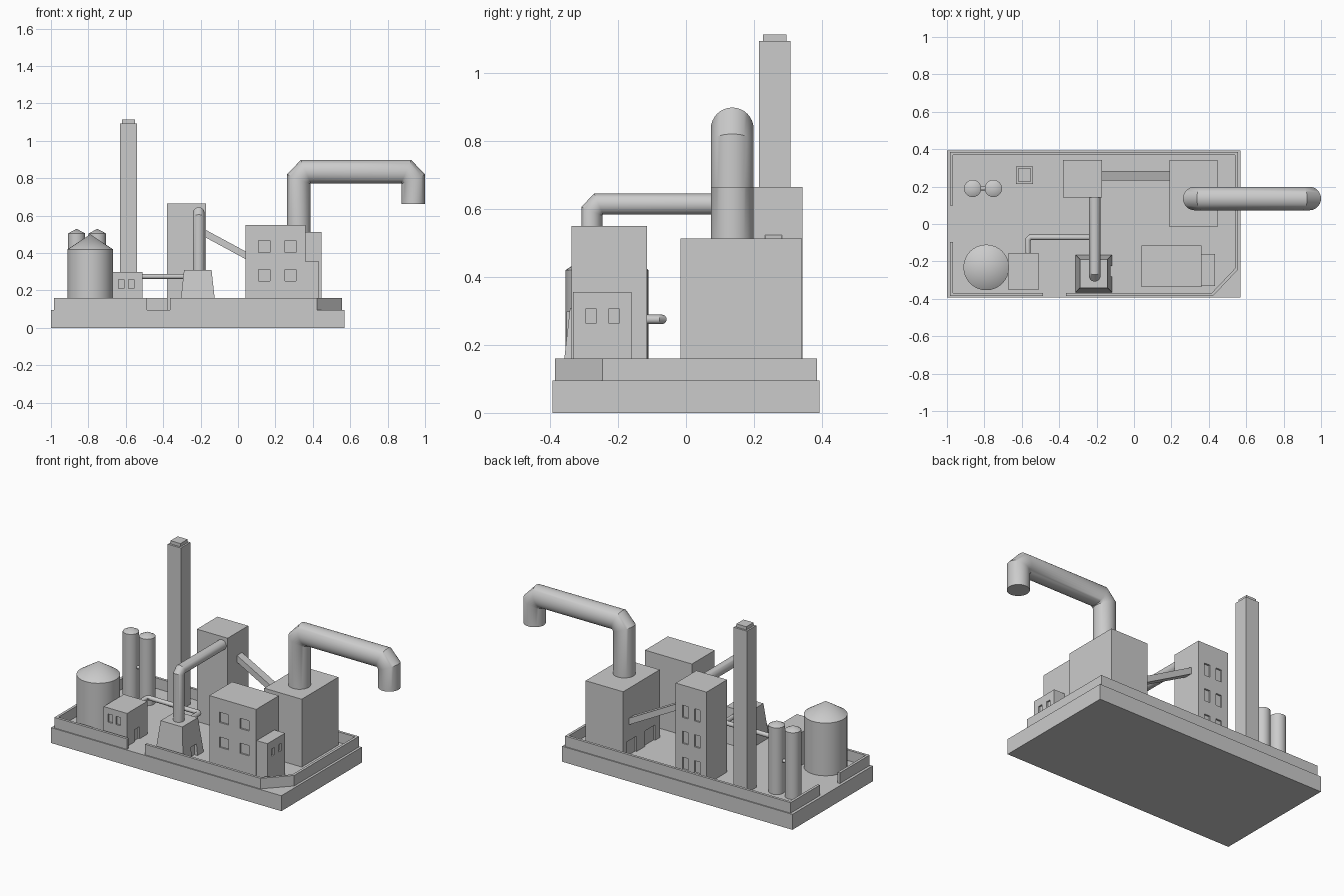
import bpy, bmesh, math
from mathutils import Vector

cube = bpy.data.objects.get("Cube")
if cube:
    bpy.data.objects.remove(cube, do_unlink=True)

grey = bpy.data.materials.new("light_grey")
grey.use_nodes = True
COLOUR = (0.6, 0.6, 0.6, 1)
grey.diffuse_color = COLOUR
grey.node_tree.nodes["Principled BSDF"].inputs["Base Color"].default_value = COLOUR

FLOOR = 0.095


def finish(name, bm, smooth=False):
    bmesh.ops.recalc_face_normals(bm, faces=bm.faces)
    mesh = bpy.data.meshes.new(name)
    bm.to_mesh(mesh)
    bm.free()
    mesh.materials.append(grey)
    ob = bpy.data.objects.new(name, mesh)
    bpy.context.collection.objects.link(ob)
    bpy.ops.object.select_all(action='DESELECT')
    ob.select_set(True)
    bpy.context.view_layer.objects.active = ob
    if smooth:
        bpy.ops.object.shade_smooth_by_angle(angle=math.radians(30))
    return ob


def add_box(bm, x, y, z, taper=1.0):
    """Box between ranges; taper scales its top about the centre."""
    mid = Vector((sum(x) / 2, sum(y) / 2, 0))
    size = Vector((x[1] - x[0], y[1] - y[0], 0))
    verts = bmesh.ops.create_cube(bm, size=1)["verts"]
    for v in verts:
        s = taper if v.co.z > 0 else 1
        v.co = Vector((mid.x + v.co.x * size.x * s, mid.y + v.co.y * size.y * s,
                       z[1] if v.co.z > 0 else z[0]))


def box(name, x, y, z, taper=1.0, recesses=()):
    """Box with optional recessed windows and doors, cut by (x, y, z) ranges."""
    bm = bmesh.new()
    add_box(bm, x, y, z, taper)
    ob = finish(name, bm)
    if recesses:
        bm = bmesh.new()
        for r in recesses:
            add_box(bm, *r)
        cutter = finish(name + "_cutter", bm)
        cutter.hide_render = True
        mod = ob.modifiers.new("recesses", 'BOOLEAN')
        mod.operation = 'DIFFERENCE'
        mod.solver = 'EXACT'
        mod.object = cutter
        bpy.context.view_layer.objects.active = ob
        bpy.ops.object.modifier_apply(modifier=mod.name)
        bpy.data.objects.remove(cutter, do_unlink=True)
    return ob


def tank(name, x, y, r, top, apex, n=32):
    """Cylinder with a conical roof."""
    bm = bmesh.new()
    low, high = [[bm.verts.new((x + r * math.cos(a), y + r * math.sin(a), z))
                  for a in (math.tau * i / n for i in range(n))] for z in (FLOOR, top)]
    tip = bm.verts.new((x, y, apex))
    bm.faces.new(low)
    for i in range(n):
        j = (i + 1) % n
        bm.faces.new((low[i], low[j], high[j], high[i]))
        bm.faces.new((high[i], high[j], tip))
    finish(name, bm, True)


def pipe(name, path, r, n=32):
    """Round pipe with mitred joints, closed at both ends."""
    pts = [Vector(p) for p in path]
    dirs = [(b - a).normalized() for a, b in zip(pts, pts[1:])]
    u = dirs[0].orthogonal().normalized()
    w = dirs[0].cross(u)
    ring = [pts[0] + r * (math.cos(math.tau * i / n) * u + math.sin(math.tau * i / n) * w)
            for i in range(n)]
    bm = bmesh.new()
    prev = [bm.verts.new(p) for p in ring]
    bm.faces.new(prev)
    for k, d in enumerate(dirs):
        normal = d + dirs[min(k + 1, len(dirs) - 1)]
        ring = [q + d * ((pts[k + 1] - q).dot(normal) / d.dot(normal)) for q in ring]
        cur = [bm.verts.new(p) for p in ring]
        for i in range(n):
            j = (i + 1) % n
            bm.faces.new((prev[i], prev[j], cur[j], cur[i]))
        prev = cur
    bm.faces.new(prev)
    finish(name, bm, True)


def wall(name, outline, thick=0.016, top=0.16):
    """Low wall along an outline running clockwise, thickened inwards."""
    pts = [Vector(p) for p in outline]
    dirs = [(b - a).normalized() for a, b in zip(pts, pts[1:])]
    norms = [Vector((d.y, -d.x)) for d in dirs]
    inner = []
    for i, p in enumerate(pts):
        a, b = norms[max(i - 1, 0)], norms[min(i, len(norms) - 1)]
        inner.append(p + (a + b) * (thick / (1 + a.dot(b))))
    bm = bmesh.new()
    rows = [[bm.verts.new((p.x, p.y, z)) for p in line]
            for line, z in ((pts, FLOOR), (pts, top), (inner, top), (inner, FLOOR))]
    for k in range(4):
        a, b = rows[k], rows[(k + 1) % 4]
        for i in range(len(pts) - 1):
            bm.faces.new((a[i], a[i + 1], b[i + 1], b[i]))
    for i in (0, -1):
        bm.faces.new([row[i] for row in rows])
    finish(name, bm)


# Ground slab and perimeter wall with two gateways and a cut corner
box("base_slab", (-1, 0.57), (-0.392, 0.392), (0, FLOOR))
wall("corner_wall", [(-0.487, -0.385), (-0.983, -0.385), (-0.983, -0.095)])
wall("perimeter_wall", [(-0.983, 0.1), (-0.983, 0.385), (0.555, 0.385),
                        (0.555, -0.245), (0.422, -0.385), (-0.364, -0.385)])

# Chimney
box("chimney", (-0.63, -0.54), (0.215, 0.307), (FLOOR, 1.093))
box("chimney_cap", (-0.619, -0.551), (0.227, 0.296), (1.093, 1.113))

# Tall block with windows at the back
box("tall_block", (-0.38, -0.17), (0.142, 0.343), (FLOOR, 0.664),
    recesses=[((x, x + 0.038), (0.333, 0.4), (z, z + 0.075))
              for x in (-0.335, -0.253) for z in (0.145, 0.305, 0.465)])

# Main hall with two gates on its inner side
box("main_hall", (0.19, 0.446), (-0.016, 0.341), (FLOOR, 0.513),
    recesses=[((0.1, 0.2), (y, y + 0.1), (0.05, 0.19)) for y in (0.03, 0.21)])

# Office with front windows, and its annex
box("office", (0.04, 0.36), (-0.337, -0.115), (FLOOR, 0.55),
    recesses=[((x, x + 0.06), (-0.4, -0.327), (z, z + 0.063))
              for x in (0.11, 0.25) for z in (0.25, 0.403)])
box("office_annex", (0.36, 0.433), (-0.332, -0.16), (FLOOR, 0.356),
    recesses=[((0.423, 0.5), (y, y + 0.029), (0.263, 0.307)) for y in (-0.294, -0.226)])

# Small hut with windows and a side door
box("hut", (-0.67, -0.51), (-0.352, -0.155), (FLOOR, 0.298),
    recesses=[((x, x + 0.03), (-0.4, -0.342), (0.21, 0.26)) for x in (-0.64, -0.585)]
    + [((-0.52, -0.4), (-0.28, -0.23), (0.05, 0.17))])

# Tapered furnace with a side door
box("furnace", (-0.312, -0.118), (-0.365, -0.165), (FLOOR, 0.309), taper=0.76,
    recesses=[((-0.14, -0.05), (-0.28, -0.225), (0.05, 0.165))])

# Storage tanks
tank("silo", -0.79, -0.232, 0.122, 0.42, 0.5)
for side, x in (("left", -0.752), ("right", -0.863)):
    tank(side + "_tank", x, 0.19, 0.046, 0.505, 0.53)
pipe("tank_link", [(-0.863, 0.19, 0.295), (-0.752, 0.19, 0.295)], 0.01, 16)

# Pipework
pipe("exhaust_pipe", [(0.325, 0.136, 0.5), (0.325, 0.136, 0.795), (0.363, 0.136, 0.835),
                      (0.899, 0.136, 0.835), (0.937, 0.136, 0.795), (0.937, 0.136, 0.662)], 0.063)
pipe("furnace_pipe", [(-0.21, -0.277, 0.3), (-0.21, -0.277, 0.593),
                      (-0.21, -0.257, 0.614), (-0.21, 0.15, 0.614)], 0.031)
pipe("hut_pipe", [(-0.567, -0.17, 0.275), (-0.567, -0.083, 0.275), (-0.555, -0.071, 0.275),
                  (-0.222, -0.071, 0.275), (-0.21, -0.083, 0.275), (-0.21, -0.2, 0.275)], 0.014, 16)

# Sloping conveyor between the tall block and the main hall
conveyor = box("conveyor", (-0.215, 0.215), (-0.025, 0.025), (-0.018, 0.018))
conveyor.location = (0.01, 0.258, 0.405)
conveyor.rotation_euler = (0, math.atan(0.54), 0)
